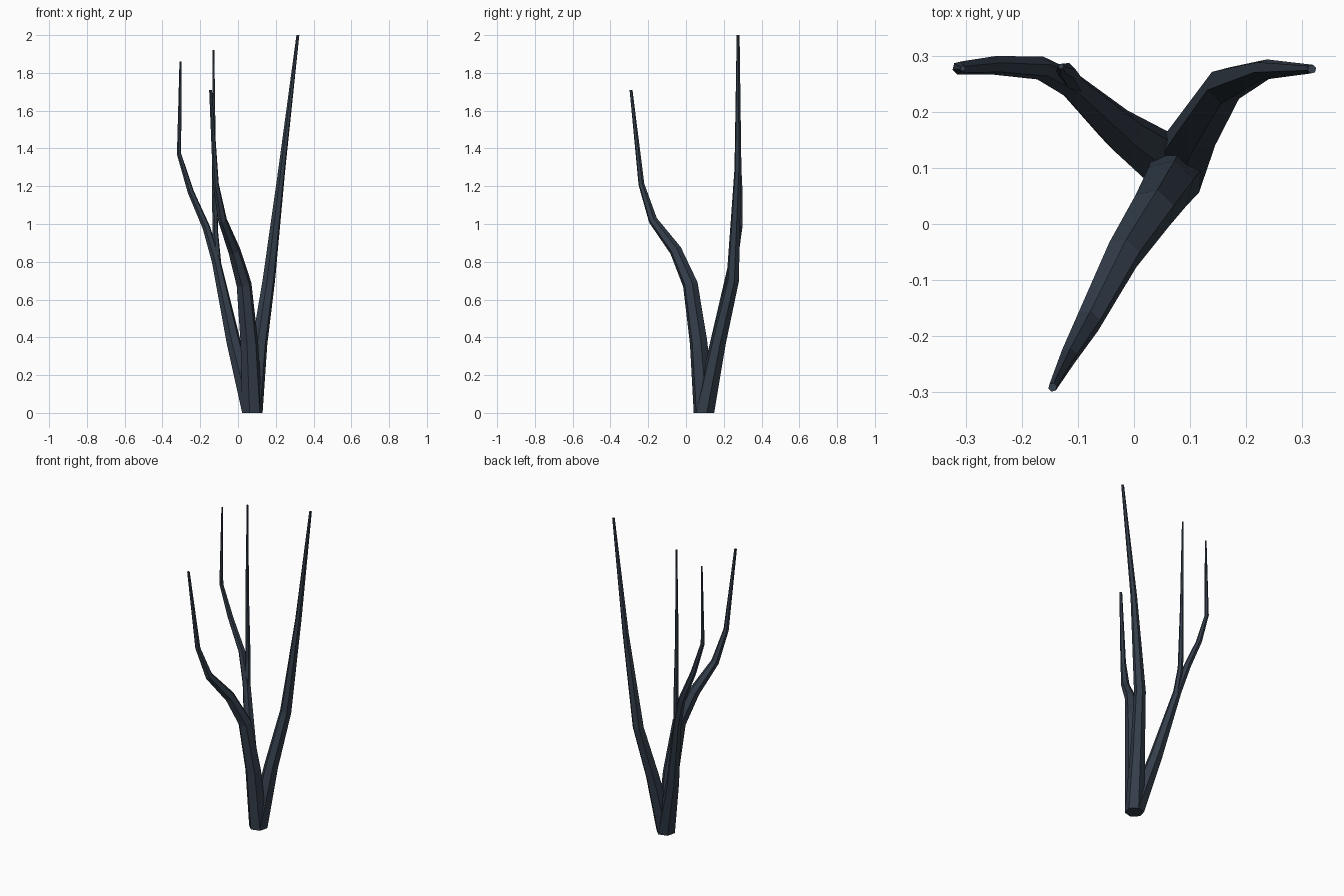
import bpy, bmesh, math
from mathutils import Vector

if "Cube" in bpy.data.objects:
    bpy.data.objects.remove(bpy.data.objects["Cube"])

bark = bpy.data.materials.new("dark slate bark")
bark.diffuse_color = (0.033, 0.047, 0.068, 1)
bark.use_nodes = True
bark.node_tree.nodes["Principled BSDF"].inputs["Base Color"].default_value = bark.diffuse_color
SIDES = 6


def branch(name, points):
    """Tapered six-sided tube; each point is x, y, z, radius."""
    pts = [Vector(p[:3]) for p in points]
    bm = bmesh.new()
    rings = []
    for i, p in enumerate(pts):
        # ring follows the averaged direction; the two ends are cut level
        if i in (0, len(pts) - 1):
            t = Vector((0, 0, 1))
        else:
            t = ((pts[i + 1] - p).normalized() + (p - pts[i - 1]).normalized()).normalized()
        q = Vector((0, 0, 1)).rotation_difference(t)
        ring = []
        for k in range(SIDES):
            a = math.tau * (k + 0.25) / SIDES
            ring.append(bm.verts.new(p + q @ Vector((math.cos(a), math.sin(a), 0)) * points[i][3]))
        rings.append(ring)
    for lo, hi in zip(rings, rings[1:]):
        for k in range(SIDES):
            n = (k + 1) % SIDES
            bm.faces.new((lo[k], lo[n], hi[n], hi[k]))
    bm.faces.new(rings[0][::-1])
    bm.faces.new(rings[-1])
    me = bpy.data.meshes.new(name)
    bm.to_mesh(me)
    bm.free()
    me.materials.append(bark)
    ob = bpy.data.objects.new(name, me)
    bpy.context.collection.objects.link(ob)


base = (0.076, 0.095, 0, 0.056)

# Stem leaning to the front
branch("front_stem", [base, (0.06, 0.067, 0.37, 0.048), (0.032, 0.023, 0.68, 0.041),
                      (-0.02, -0.055, 0.86, 0.033), (-0.082, -0.175, 1.02, 0.024),
                      (-0.117, -0.236, 1.21, 0.016), (-0.145, -0.291, 1.71, 0.008)])
# Tall stem leaning right
branch("right_stem", [base, (0.115, 0.17, 0.37, 0.042), (0.163, 0.247, 0.70, 0.034),
                      (0.232, 0.275, 1.29, 0.019), (0.317, 0.276, 2.0, 0.008)])
# Left stem that bends outward
branch("left_stem", [base, (-0.022, 0.165, 0.37, 0.039), (-0.115, 0.25, 0.80, 0.024),
                     (-0.167, 0.278, 0.98, 0.021), (-0.25, 0.283, 1.17, 0.017),
                     (-0.312, 0.278, 1.37, 0.012), (-0.305, 0.277, 1.86, 0.005)])
# Thin upright shoot from the left stem
branch("upright_shoot", [(-0.105, 0.245, 0.76, 0.02), (-0.12, 0.272, 0.95, 0.016),
                         (-0.128, 0.275, 1.35, 0.011), (-0.13, 0.281, 1.92, 0.005)])
